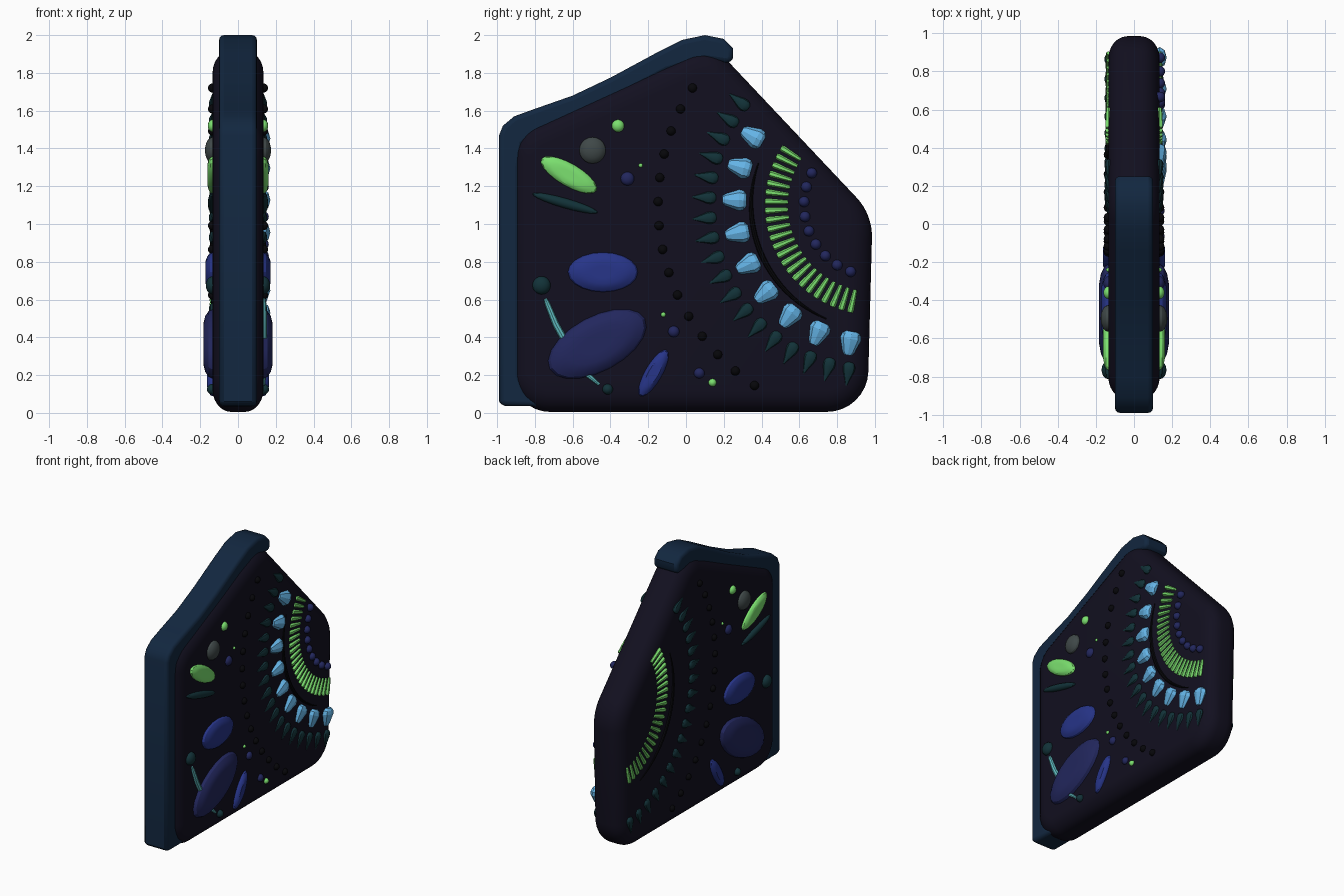
import bpy, bmesh
from math import sin, cos, pi, radians, atan2, tan
from mathutils import Matrix, Vector

if "Cube" in bpy.data.objects:
    bpy.data.objects.remove(bpy.data.objects["Cube"])

SURF = 0.135           # half thickness of the slab
CY, CZ = 1.0, 1.1      # centre of the concentric ornament rows


def mat(name, r, g, b):
    m = bpy.data.materials.new(name)
    m.diffuse_color = (r, g, b, 1)
    m.use_nodes = True
    m.node_tree.nodes["Principled BSDF"].inputs["Base Color"].default_value = m.diffuse_color
    return m


BODY = mat("midnight", .006, .005, .014)
TRIM = mat("deep_blue", .006, .02, .05)
TEAL = mat("dark_teal", .006, .032, .04)
SKY = mat("sky_blue", .13, .46, .8)
GREEN = mat("green", .2, .75, .16)
NAVY = mat("navy", .016, .02, .11)
BLUE = mat("blue", .02, .035, .25)
GREY = mat("grey", .05, .065, .065)
CYAN = mat("cyan", .12, .52, .55)
BLACK = mat("black", .002, .002, .003)


def finish(name, bm, material, mirror=False, angle=35):
    bmesh.ops.recalc_face_normals(bm, faces=bm.faces)
    me = bpy.data.meshes.new(name)
    bm.to_mesh(me)
    bm.free()
    ob = bpy.data.objects.new(name, me)
    bpy.context.collection.objects.link(ob)
    me.materials.append(material)
    if mirror:
        ob.modifiers.new("mirror", 'MIRROR').use_mirror_merge = False
    if angle:
        bpy.ops.object.select_all(action='DESELECT')
        bpy.context.view_layer.objects.active = ob
        ob.select_set(True)
        bpy.ops.object.shade_smooth_by_angle(angle=radians(angle))
    return ob


def skin(bm, rings):
    rings = [[bm.verts.new(p) for p in r] for r in rings]
    n = len(rings[0])
    for a, b in zip(rings, rings[1:]):
        for i in range(n):
            bm.faces.new((a[i], a[(i + 1) % n], b[(i + 1) % n], b[i]))
    bm.faces.new(rings[0])
    bm.faces.new(rings[-1])


def rounded(corners, inset, x, steps=8):
    """Rounded polygon in the yz plane, offset inwards by inset."""
    out = []
    for i, (y, z, r) in enumerate(corners):
        p = Vector((y, z))
        a = (Vector(corners[i - 1][:2]) - p).normalized()
        b = (Vector(corners[(i + 1) % len(corners)][:2]) - p).normalized()
        c = p + (a + b).normalized() * r / sin(a.angle(b) / 2)
        n0, n1 = Vector((-a.y, a.x)) * -1, Vector((b.y, -b.x))
        if n0.dot(p - c) < 0:
            n0 = -n0
        if n1.dot(p - c) < 0:
            n1 = -n1
        for k in range(steps + 1):
            d = n0.slerp(n1, k / steps)
            q = c + d * (r - inset)
            out.append((x, q.x, q.y))
    return out


def tube(bm, pts, n=8, depth=1.0, x=SURF):
    """Tube lying on the surface through points (y, z, radius)."""
    rings = []
    for i, (y, z, r) in enumerate(pts):
        p, q = pts[max(i - 1, 0)], pts[min(i + 1, len(pts) - 1)]
        side = Vector((0, -(q[1] - p[1]), q[0] - p[0])).normalized()
        rings.append([Vector((x, y, z)) + side * r * cos(2 * pi * k / n)
                      + Vector((r * depth * sin(2 * pi * k / n), 0, 0)) for k in range(n)])
    skin(bm, rings)


def gem(bm, y, z, a, b=None, depth=None, ang=0, flat=1.0):
    """Ellipsoid cabochon, optionally with a flattened top."""
    vs = bmesh.ops.create_uvsphere(bm, u_segments=20, v_segments=10, radius=1)['verts']
    for v in vs:
        v.co.z = max(-flat, min(flat, v.co.z))
    bmesh.ops.transform(bm, verts=vs, matrix=(
        Matrix.Translation((SURF, y, z)) @ Matrix.Rotation(radians(ang), 4, 'X')
        @ Matrix.Diagonal((depth or a, a, b or a, 1)) @ Matrix.Rotation(pi / 2, 4, 'Y')))


def polar(r, deg):
    t = radians(deg)
    return CY - r * cos(t), CZ + r * sin(t)


def spread(n, first, last):
    return [first + (last - first) * i / (n - 1) for i in range(n)]


def radial_row(name, material, n, first, last, profile, sides, depth, mirror, angle=35):
    bm = bmesh.new()
    for d in spread(n, first, last):
        tube(bm, [(*polar(r, d), w) for r, w in profile], sides, depth)
    finish(name, bm, material, mirror, angle)


def bead_row(name, material, n, first, last, r, size, mirror):
    bm = bmesh.new()
    for d in spread(n, first, last):
        gem(bm, *polar(r, d), size)
    finish(name, bm, material, mirror)


def gems(name, material, items, mirror=True):
    bm = bmesh.new()
    for it in items:
        gem(bm, *it)
    finish(name, bm, material, mirror, 25)


# main slab with fully rounded rim
outline = [(-.92, .005, .2), (.96, .005, .22), (.988, 1.05, .3), (.13, 1.96, .2), (-.92, 1.48, .2)]
bm = bmesh.new()
quarter = [radians(15 * k) for k in range(7)]
steps = [(.12 * (1 - cos(t)), .035 + .1 * sin(t)) for t in quarter]
levels = [(i, -x) for i, x in reversed(steps)] + steps
skin(bm, [rounded(outline, i, x) for i, x in levels])
finish("slab_body", bm, BODY)

# raised spine strip along the left and sloping top edge
strip = [(-.76, .035), (-.97, .035), (-.99, .06), (-.99, 1.47), (-.97, 1.52), (-.91, 1.57), (-.8, 1.61),
         (-.6, 1.68), (-.4, 1.775), (-.15, 1.91), (-.02, 1.975), (.1, 2.0), (.2, 1.98), (.25, 1.93),
         (.25, 1.88), (.23, 1.85), (.1, 1.87), (-.1, 1.81), (-.4, 1.65), (-.6, 1.56), (-.77, 1.49),
         (-.86, 1.42), (-.88, 1.3), (-.88, .2), (-.84, .1)]
bm = bmesh.new()
skin(bm, [[(x, y, z) for y, z in strip] for x in (-.1, .1)])
ob = finish("edge_strip", bm, TRIM)
bev = ob.modifiers.new("bevel", 'BEVEL')
bev.width, bev.segments, bev.limit_method, bev.angle_limit = .025, 3, 'ANGLE', radians(50)

# concentric ornament rows
bead_row("inner_beads", NAVY, 9, 27, -70, .375, .028, False)
radial_row("green_sticks", GREEN, 23, 31.5, -77, [(.46, .009), (.47, .011), (.57, .017), (.583, .013)],
           6, 1.0, True)
radial_row("blue_cones", SKY, 9, 29.4, -79.8,
           [(.68, .03), (.695, .05), (.72, .056), (.79, .032), (.807, .02)], 8, .65, False, 15)
radial_row("teal_drops", TEAL, 18, 37.4, -81,
           [(.842, .012), (.85, .025), (.868, .033), (.89, .031), (.93, .016), (.968, .003)], 10, .6, True)
bead_row("outer_beads", BLACK, 15, 32.7, -56.3, 1.148, .024, True)

# thin dark crescent between sticks and cones
bm = bmesh.new()
tube(bm, [(*polar(.655, d), .003 + .011 * sin(pi * i / 23)) for i, d in enumerate(spread(24, 20, -67))], 8)
finish("dark_crescent", bm, BLACK, True)

# loose stones on both faces
gems("green_stones", GREEN, [(-.62, 1.26, .168, .06, .035, -30, .75), (-.36, 1.52, .033, .033, .025)])
gems("green_speck", GREEN, [(-.24, 1.31, .011)])
gems("grey_stone", GREY, [(-.495, 1.39, .07, .07, .04)])
gems("navy_stones", NAVY, [(-.47, .365, .285, .145, .065, 28, .75), (-.31, 1.24, .036, .036, .025)])
gems("blue_stones", BLUE, [(-.44, .745, .185, .105, .045, 0, .8), (-.172, .21, .14, .045, .035, 60, .8)])
gems("teal_stones", TEAL, [(-.64, 1.11, .18, .026, .025, -16), (-.765, .675, .048, .048, .035),
                           (-.415, .125, .028, .028, .03)])

# stones found only on the right face
gems("small_navy_beads", NAVY, [(-.065, .43, .03, .03, .025), (.07, .21, .028, .028, .025)], False)
gems("small_green_beads", GREEN, [(.14, .16, .021), (-.12, .52, .013)], False)

# curved cyan rod passing beneath the large stone
bm = bmesh.new()
tube(bm, [(-.745, .605, .008), (-.735, .58, .014), (-.69, .47, .018), (-.64, .38, .018),
          (-.58, .27, .016), (-.52, .2, .014), (-.46, .15, .008)], 8, 1.1)
finish("cyan_rod", bm, CYAN)
